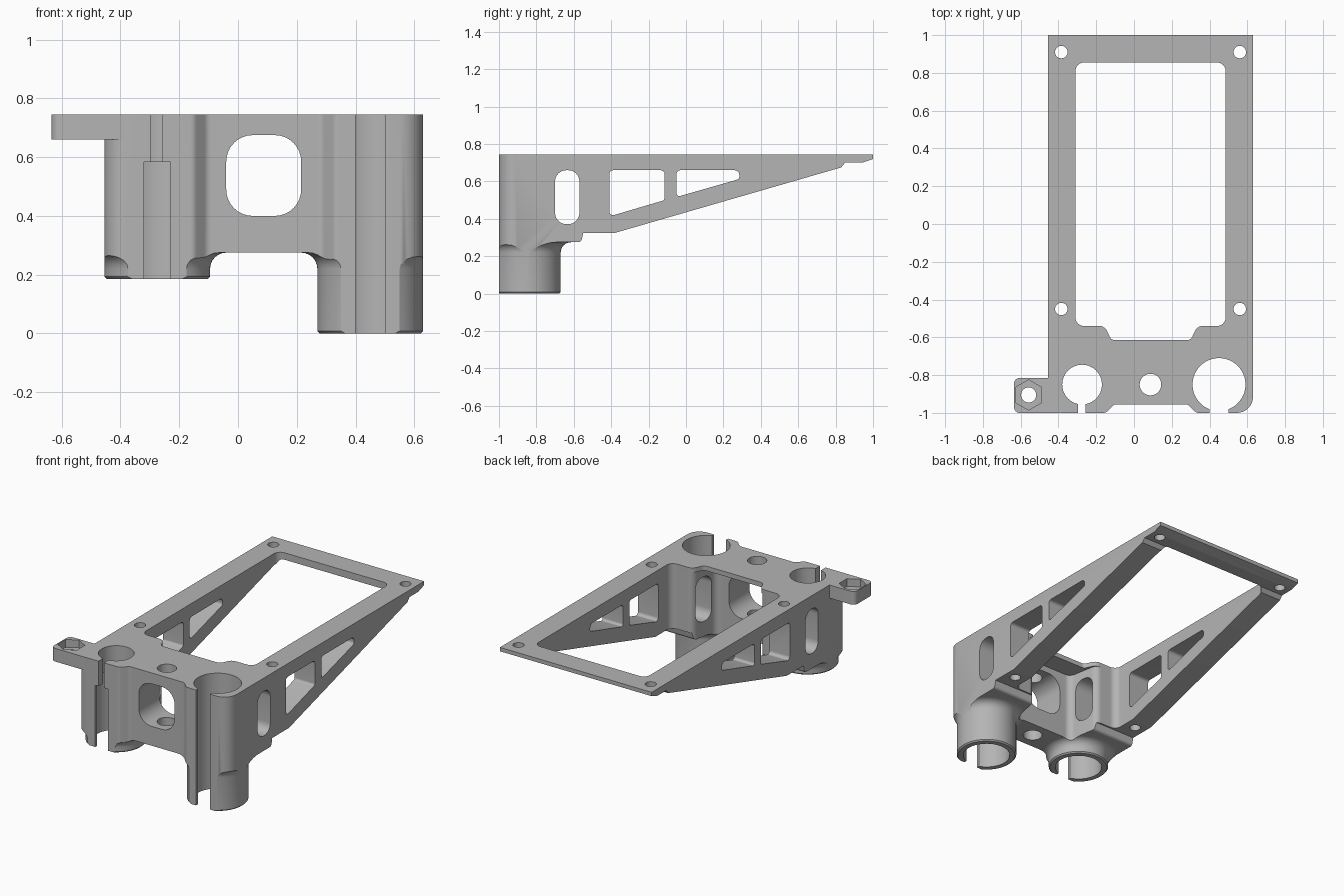
import bpy, bmesh, math
from mathutils import Vector

if "Cube" in bpy.data.objects:
    bpy.data.objects.remove(bpy.data.objects["Cube"], do_unlink=True)

grey = bpy.data.materials.new("matte_grey")
grey.use_nodes = True
grey.diffuse_color = (0.46, 0.46, 0.46, 1)
grey.node_tree.nodes["Principled BSDF"].inputs["Base Color"].default_value = grey.diffuse_color

TOP = 0.745
BIG = (0.45, -0.85)      # large clip socket centre
SMALL = (-0.275, -0.85)  # small clip socket centre


def rounded(points, steps=8):
    """Outline from (a, b) or (a, b, corner radius) points."""
    out, n = [], len(points)
    for i, p in enumerate(points):
        c = Vector(p[:2])
        r = p[2] if len(p) > 2 else 0
        if not r:
            out.append(c)
            continue
        u = (Vector(points[i - 1][:2]) - c).normalized()
        v = (Vector(points[(i + 1) % n][:2]) - c).normalized()
        half = u.angle(v) / 2
        centre = c + (u + v).normalized() * (r / math.sin(half))
        start = c + u * (r / math.tan(half)) - centre
        end = c + v * (r / math.tan(half)) - centre
        sweep = math.pi - 2 * half
        for k in range(steps + 1):
            t = k / steps
            out.append(centre + (start * math.sin((1 - t) * sweep) + end * math.sin(t * sweep)) / math.sin(sweep))
    return out


def rect(a0, a1, b0, b1, r=0):
    return [(a0, b0, r), (a1, b0, r), (a1, b1, r), (a0, b1, r)]


def finish(name, bm):
    bmesh.ops.recalc_face_normals(bm, faces=bm.faces)
    mesh = bpy.data.meshes.new(name)
    bm.to_mesh(mesh)
    bm.free()
    mesh.materials.append(grey)
    ob = bpy.data.objects.new(name, mesh)
    bpy.context.collection.objects.link(ob)
    return ob


def prism(name, points, lo, hi, axis="z"):
    """Extrude an outline along one axis."""
    place = {"z": lambda p, h: (p[0], p[1], h),
             "x": lambda p, h: (h, p[0], p[1]),
             "y": lambda p, h: (p[0], h, p[1])}[axis]
    bm = bmesh.new()
    outline = rounded(points)
    low = [bm.verts.new(place(p, lo)) for p in outline]
    high = [bm.verts.new(place(p, hi)) for p in outline]
    bm.faces.new(low)
    bm.faces.new(high)
    for i in range(len(low)):
        j = (i + 1) % len(low)
        bm.faces.new((low[i], low[j], high[j], high[i]))
    return finish(name, bm)


def lathe(name, centre, profile, sides=64, turn=0):
    """Solid of revolution from (radius, z) rings."""
    bm = bmesh.new()
    rings = []
    for r, z in profile:
        angles = [turn + math.tau * k / sides for k in range(sides)]
        rings.append([bm.verts.new((centre[0] + r * math.cos(a), centre[1] + r * math.sin(a), z)) for a in angles])
    for a, b in zip(rings, rings[1:]):
        for k in range(sides):
            j = (k + 1) % sides
            bm.faces.new((a[k], a[j], b[j], b[k]))
    bm.faces.new(rings[0])
    bm.faces.new(rings[-1])
    return finish(name, bm)


def hole(centre, r, lo=-0.1, hi=1, sides=64, turn=0):
    return lathe("cutter", centre, [(r, lo), (r, hi)], sides, turn)


def combine(ob, other, operation="DIFFERENCE"):
    mod = ob.modifiers.new("bool", "BOOLEAN")
    mod.operation, mod.solver, mod.object = operation, "EXACT", other
    bpy.context.view_layer.update()
    deps = bpy.context.evaluated_depsgraph_get()
    mesh = bpy.data.meshes.new_from_object(ob.evaluated_get(deps))
    ob.modifiers.clear()
    ob.data = mesh
    bpy.data.objects.remove(other, do_unlink=True)


# Side profile of the tapered frame
frame = prism("bracket_frame", [
    (-1.1, TOP), (1.1, TOP), (1.1, 0.745 - 0.02), (1, 0.72), (0.94, 0.70), (0.85, 0.70),
    (0.83, 0.675), (-0.38, 0.325), (-0.55, 0.325), (-0.56, 0.275, 0.02), (-1.1, 0.275)], -0.8, 0.8, "x")

# Clip tubes with a cove where they meet the body
for centre, base in ((BIG, 0), (SMALL, 0.185)):
    cove = [(0.235 - 0.055 * math.cos(t), 0.22 + 0.055 * math.sin(t))
            for t in (math.pi / 2 * k / 6 for k in range(7))]
    tube = lathe("tube", centre, [(0.172, base), (0.18, base + 0.008)] + cove + [(0.235, 0.31)])
    combine(frame, tube, "UNION")

# Outer footprint with the recessed front
footprint = prism("footprint", [
    (-0.455, 1), (-0.455, -1, 0.075), (-0.15, -1, 0.03), (-0.105, -0.955, 0.03),
    (0.285, -0.955, 0.03), (0.33, -1, 0.03), (0.63, -1, 0.085), (0.63, 1)], -0.2, 1.2)
combine(frame, footprint, "INTERSECT")


# Large opening, deeper below the top lip
def opening(left, right, front, r, lo, hi):
    return prism("cutter", [
        (-0.31, 0.855, 0.045), (-0.31, -0.54, 0.045), (left, -0.54, 0.045), (left + 0.035, front, r),
        (right - 0.035, front, r), (right, -0.54, 0.045), (0.485, -0.54, 0.045), (0.485, 0.855, 0.045)], lo, hi)


combine(frame, opening(-0.155, 0.335, -0.745, 0.045, -0.1, 0.715))
combine(frame, opening(-0.155, 0.335, -0.615, 0.03, 0.70, 1))

# Socket bores and their front slots
combine(frame, hole(BIG, 0.14))
combine(frame, prism("cutter", rect(0.40, 0.50, -1.2, -0.9), -0.1, 1))
combine(frame, hole(SMALL, 0.14, hi=0.583))
combine(frame, prism("cutter", rect(-0.32, -0.23, -1.2, -0.9), -0.1, 0.583))
combine(frame, hole(SMALL, 0.105, lo=0.4))
combine(frame, prism("cutter", rect(-0.297, -0.257, -1.2, -0.9), 0.4, 1))

# Front window and cable hole
combine(frame, prism("cutter", rect(-0.04, 0.215, 0.40, 0.675, 0.09), -1.2, -0.5, "y"))
combine(frame, hole((0.087, -0.85), 0.057))

# Windows through both side walls
combine(frame, prism("cutter", rect(-0.70, -0.57, 0.372, 0.66, 0.06), -1, 1, "x"))
combine(frame, prism("cutter", [(-0.41, 0.66, 0.02), (-0.115, 0.66, 0.02),
                                (-0.115, 0.50, 0.015), (-0.41, 0.413, 0.02)], -1, 1, "x"))
combine(frame, prism("cutter", [(-0.05, 0.66, 0.02), (0.285, 0.66, 0.025),
                                (0.285, 0.613, 0.018), (-0.05, 0.517, 0.015)], -1, 1, "x"))

# Screw holes
for x in (-0.385, 0.56):
    for y in (-0.45, 0.91):
        combine(frame, hole((x, y), 0.033, sides=32))

# Side lug with a nut pocket
lug = prism("nut_lug", [(-0.635, -1, 0.03), (-0.39, -1), (-0.39, -0.815), (-0.635, -0.815, 0.03)], 0.66, TOP)
nut = (-0.558, -0.905)
combine(lug, hole(nut, 0.08, lo=0.695, sides=6, turn=math.pi / 6))
combine(lug, hole(nut, 0.04, sides=32))

for ob in (frame, lug):
    bpy.ops.object.select_all(action="DESELECT")
    ob.select_set(True)
    bpy.context.view_layer.objects.active = ob
    bpy.ops.object.shade_smooth_by_angle(angle=math.radians(30))
